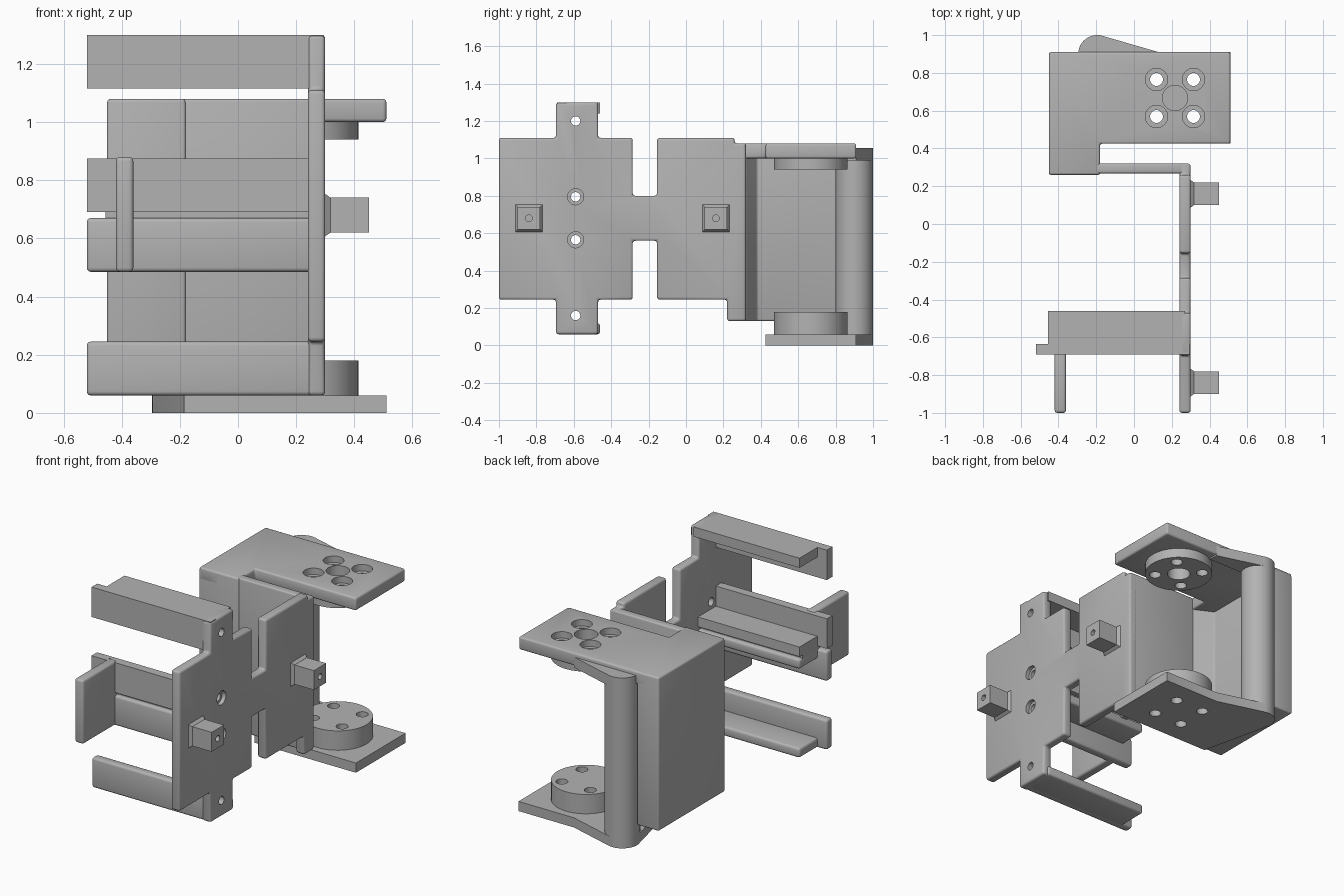
import bpy
import bmesh
from math import cos, sin, radians
from mathutils import Matrix, Vector

default_cube = bpy.data.objects.get("Cube")
if default_cube:
    bpy.data.objects.remove(default_cube, do_unlink=True)

GREY = (0.45, 0.45, 0.45, 1.0)
material = bpy.data.materials.new("plain grey")
material.use_nodes = True
material.diffuse_color = GREY
material.node_tree.nodes["Principled BSDF"].inputs["Base Color"].default_value = GREY

parts = []


def finish(name, bm):
    """Turn a bmesh into a scene object with the shared material."""
    bmesh.ops.recalc_face_normals(bm, faces=bm.faces)
    mesh = bpy.data.meshes.new(name)
    bm.to_mesh(mesh)
    bm.free()
    mesh.materials.append(material)
    part = bpy.data.objects.new(name, mesh)
    bpy.context.collection.objects.link(part)
    parts.append(part)
    return part


def bake(part):
    """Apply the modifiers of a part."""
    bpy.context.view_layer.update()
    graph = bpy.context.evaluated_depsgraph_get()
    baked = bpy.data.meshes.new_from_object(part.evaluated_get(graph))
    part.modifiers.clear()
    part.data = baked


def prism(name, outline, axis, low, high, soft=0.0):
    """Extrude a flat outline along an axis, with optional rounded edges."""
    place = {"x": lambda u, v, w: (w, u, v),
             "y": lambda u, v, w: (u, w, v),
             "z": lambda u, v, w: (u, v, w)}[axis]
    bm = bmesh.new()
    face = bm.faces.new([bm.verts.new(place(u, v, low)) for u, v in outline])
    extruded = bmesh.ops.extrude_face_region(bm, geom=[face], use_keep_orig=True)
    moved = [g for g in extruded["geom"] if isinstance(g, bmesh.types.BMVert)]
    bmesh.ops.translate(bm, verts=moved, vec=Vector(place(0, 0, high - low)))
    part = finish(name, bm)
    if soft:
        bevel = part.modifiers.new("rounded edges", "BEVEL")
        bevel.width = soft
        bevel.segments = 3
        bevel.limit_method = "ANGLE"
        bake(part)
    return part


def box(name, x, y, z, soft=0.0):
    outline = [(x[0], y[0]), (x[1], y[0]), (x[1], y[1]), (x[0], y[1])]
    return prism(name, outline, "z", z[0], z[1], soft)


def cylinder(name, centre, radius, length, axis="z", sides=48):
    bm = bmesh.new()
    turn = Matrix.Rotation(radians(90), 4, "Y") if axis == "x" else Matrix()
    bmesh.ops.create_cone(bm, cap_ends=True, segments=sides, radius1=radius,
                          radius2=radius, depth=length,
                          matrix=Matrix.Translation(centre) @ turn)
    return finish(name, bm)


def drill(part, centre, radius, length, axis="z"):
    """Cut a round hole and remove the cutter."""
    cutter = cylinder("drill_cutter", centre, radius, length, axis, 32)
    cut = part.modifiers.new("hole", "BOOLEAN")
    cut.operation = "DIFFERENCE"
    cut.solver = "EXACT"
    cut.object = cutter
    bake(part)
    parts.remove(cutter)
    bpy.data.objects.remove(cutter, do_unlink=True)


# Side plate with tabs, narrow bridge and rear column
SOFT = 0.014
OUTER, INNER = 0.30, 0.24
side_plate = prism("side_plate", [
    (-1, .245), (-.695, .245), (-.695, .06), (-.47, .06), (-.47, .245),
    (-.285, .245), (-.285, .56), (-.155, .56), (-.155, .245), (.22, .245),
    (.22, .13), (.32, .13), (.32, 1.08), (.26, 1.08), (.26, 1.11),
    (-.155, 1.11), (-.155, .8), (-.285, .8), (-.285, 1.11), (-.47, 1.11),
    (-.47, 1.3), (-.695, 1.3), (-.695, 1.11), (-1, 1.11)],
    "x", INNER, OUTER, SOFT)
TAB_Y = -0.59
for height in (0.16, 0.565, 0.795, 1.2):
    drill(side_plate, (0.27, TAB_Y, height), 0.025, 0.3, "x")
for height in (0.565, 0.795):
    drill(side_plate, (OUTER, TAB_Y, height), 0.043, 0.05, "x")

# Square pegs with flared feet
for label, y in (("front", -0.84), ("rear", 0.16)):
    z, half = 0.68, 0.06
    peg = box(label + "_peg", (0.29, 0.45), (y - half, y + half), (z - half, z + half))
    drill(peg, (0.45, y, z), 0.018, 0.12, "x")
    bm = bmesh.new()
    bmesh.ops.create_cone(bm, cap_ends=True, segments=4, radius1=0.105,
                          radius2=0.085, depth=0.02,
                          matrix=Matrix.Translation((0.308, y, z))
                          @ Matrix.Rotation(radians(90), 4, "Y")
                          @ Matrix.Rotation(radians(45), 4, "Z"))
    finish(label + "_peg_foot", bm)

# Four L-section holder arms: (name, base height, direction of the wall)
FRONT, LIP, BACK = -0.69, -0.635, -0.46
for label, base, way, soft in (("top", 1.30, -1, 0), ("upper_middle", 0.69, 1, 0),
                               ("lower_middle", 0.67, -1, SOFT), ("bottom", 0.06, 1, SOFT)):
    wall_z = sorted((base, base + way * 0.185))
    shelf_z = sorted((base, base + way * 0.06))
    box(label + "_arm_wall", (-0.52, 0.295), (FRONT, LIP), wall_z, soft)
    box(label + "_arm_shelf", (-0.455, 0.27), (FRONT + 0.01, BACK), shelf_z, soft)
box("middle_web", (-0.455, 0.27), (-0.66, -0.49), (0.66, 0.70))

# Upright flange in front of the middle arms
box("front_flange", (-0.42, -0.36), (-1, -0.66), (0.485, 0.88), SOFT)

# Rear wall and corner housing
box("rear_wall", (-0.22, 0.29), (0.268, 0.32), (0.13, 1.08), 0.01)
prism("corner_housing", [(-.45, .26), (-.18, .26), (-.18, .32), (-.30, .38),
                         (-.30, .91), (-.45, .91)], "z", 0.13, 1.07, 0.01)

# Top plate with its mounting disc
top_plate = prism("top_plate", [(-.45, .26), (-.18, .26), (-.18, .425), (.51, .425),
                                (.51, .91), (-.45, .91)], "z", 1.0, 1.08, 0.012)
HUB_X, HUB_Y, SPREAD = 0.217, 0.667, 0.098
top_disc = cylinder("top_disc", (HUB_X, HUB_Y, 0.972), 0.197, 0.064)

# Hinge column with a tapered arm at the top
COL_X, COL_Y, COL_R = -0.195, 0.9, 0.1
cylinder("hinge_column", (COL_X, COL_Y, 0.53), COL_R, 0.98)
round_end = [(COL_X + COL_R * cos(radians(a)), COL_Y + COL_R * sin(radians(a)))
             for a in range(74, 190, 8)]
prism("hinge_arm", [(.13, .91), *round_end, (-.29, .85), (.13, .85)], "z", 0.99, 1.055)

# Bottom plate with its mounting disc
bottom_plate = prism("bottom_plate", [(-.185, .425), (.51, .425), (.51, .91), (.13, .91),
                                      *round_end], "z", 0, 0.06)
bottom_disc = cylinder("bottom_disc", (HUB_X, HUB_Y, 0.118), 0.197, 0.124)

# Screw holes through plates and discs
for side_x in (-1, 1):
    for side_y in (-1, 1):
        x, y = HUB_X + side_x * SPREAD, HUB_Y + side_y * SPREAD
        for part in (top_plate, top_disc, bottom_plate, bottom_disc):
            drill(part, (x, y, 0.5), 0.034, 3)
        drill(top_plate, (x, y, 1.08), 0.059, 0.08)
for part in (top_plate, top_disc):
    drill(part, (HUB_X, HUB_Y, 1.0), 0.067, 0.5)

# Smooth shading with sharp edges kept
bpy.ops.object.select_all(action="DESELECT")
for part in parts:
    part.select_set(True)
bpy.context.view_layer.objects.active = parts[0]
bpy.ops.object.shade_smooth_by_angle(angle=radians(35))
